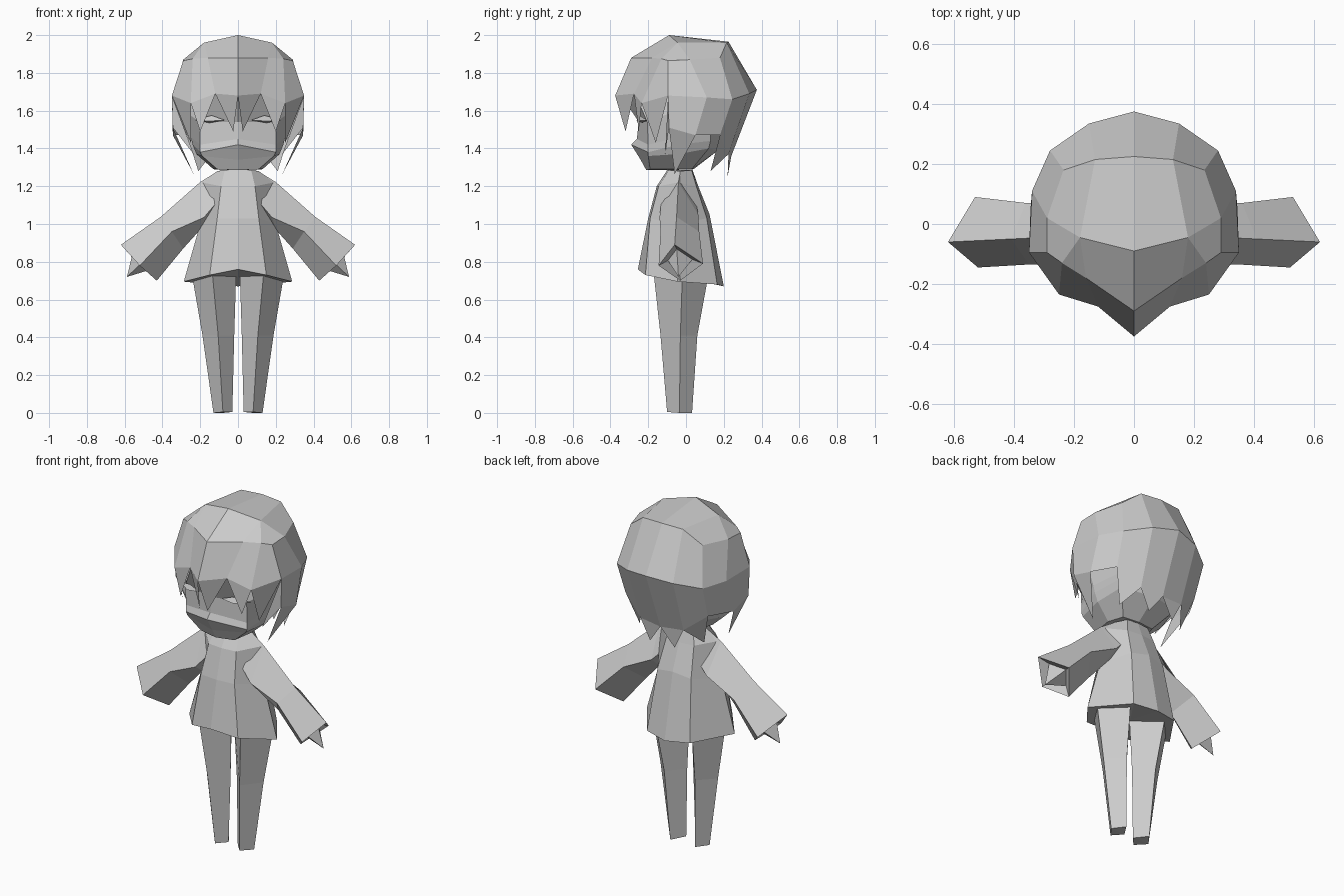
import bpy, bmesh
from mathutils import Vector

grey = bpy.data.materials.new("plain_grey")
grey.diffuse_color = (0.6, 0.6, 0.6, 1)


class Part:
    """Collects flat faces on the +x side, then mirrors them."""

    def __init__(self, name):
        self.name, self.bm = name, bmesh.new()

    def face(self, *pts):
        uniq = []
        for p in pts:
            if p not in uniq:
                uniq.append(p)
        if len(uniq) > 2:
            self.bm.faces.new([self.bm.verts.new(p) for p in uniq])

    def loft(self, rows, closed=False):
        for a, b in zip(rows, rows[1:]):
            n = len(a)
            for i in range(n if closed else n - 1):
                j = (i + 1) % n
                self.face(a[i], a[j], b[j], b[i])

    def finish(self, inside):
        bm = self.bm
        bmesh.ops.remove_doubles(bm, verts=bm.verts, dist=0.0005)
        bmesh.ops.recalc_face_normals(bm, faces=bm.faces)
        # turn the shell so that most area faces away from an inner point
        bm.normal_update()
        c = Vector(inside)
        if sum(f.normal.dot(f.calc_center_median() - c) * f.calc_area() for f in bm.faces) < 0:
            bmesh.ops.reverse_faces(bm, faces=bm.faces)
        geom = bmesh.ops.duplicate(bm, geom=bm.verts[:] + bm.edges[:] + bm.faces[:])["geom"]
        for v in [g for g in geom if isinstance(g, bmesh.types.BMVert)]:
            v.co.x *= -1
        bmesh.ops.reverse_faces(bm, faces=[g for g in geom if isinstance(g, bmesh.types.BMFace)])
        bmesh.ops.remove_doubles(bm, verts=[v for v in bm.verts if abs(v.co.x) < 0.0005], dist=0.0005)
        me = bpy.data.meshes.new(self.name)
        bm.to_mesh(me)
        bm.free()
        me.materials.append(grey)
        bpy.context.collection.objects.link(bpy.data.objects.new(self.name, me))


# hair: crown plate, brow band, widest ring, lower back edge
hair = Part("hair")
g0, g1, s = (0, -.09, 2), (.18, -.045, 1.96), (.29, .02, 1.87)
b0, b1, b2 = (0, .225, 1.965), (.13, .215, 1.96), (.235, .18, 1.88)
brow = [(0, -.29, 1.88), (.16, -.18, 1.88), (.24, -.13, 1.875), (.29, -.095, 1.865)]
hair.loft([brow, [g0, g1, g1, s], [b0, b1, b1, b2]])
wide = [(0, -.375, 1.68), (.12, -.275, 1.69), (.25, -.235, 1.64), (.35, -.095, 1.68),
        (.34, .11, 1.67), (.28, .245, 1.66), (.15, .335, 1.69), (0, .375, 1.71)]
hair.loft([brow + [s, b2, b1, b0], wide])
low = [(.345, -.09, 1.51), (.345, .05, 1.47), (.27, .18, 1.47), (.14, .225, 1.37), (0, .24, 1.36)]
hair.loft([wide[3:], low])
# pointed locks hanging from the hair edge
for a, b, tip in [(wide[0], wide[1], (.025, -.32, 1.49)),
                  (wide[1], wide[2], (.2, -.25, 1.49)),
                  (wide[2], wide[3], (.25, -.16, 1.43)),
                  (wide[3], low[0], (.235, -.11, 1.37)),
                  (low[0], low[1], (.235, -.06, 1.265)),
                  (low[2], low[3], (.21, .13, 1.28)),
                  (low[3], low[4], (.08, .22, 1.25))]:
    hair.face(a, b, tip)
hair.finish((0, 0, 1.65))

# head with overhanging brow, projecting mouth and flat chin
head = Part("head")
head.loft([
    [(0, -.1, 1.285)] * 5,
    [(0, -.21, 1.285), (.11, -.19, 1.29), (.13, -.06, 1.29), (.1, .03, 1.29), (0, .04, 1.29)],
    [(0, -.24, 1.34), (.19, -.2, 1.36), (.22, -.04, 1.37), (.19, .12, 1.4), (0, .17, 1.39)],
    [(0, -.29, 1.42), (.2, -.2, 1.38), (.24, -.04, 1.42), (.21, .13, 1.44), (0, .18, 1.43)],
    [(0, -.26, 1.45), (.2, -.2, 1.42), (.25, -.04, 1.46), (.22, .13, 1.47), (0, .2, 1.46)],
    [(0, -.25, 1.54), (.2, -.205, 1.54), (.29, -.05, 1.6), (.24, .14, 1.6), (0, .24, 1.6)],
    [(0, -.34, 1.675), (.12, -.268, 1.685), (.24, -.04, 1.72), (.2, .1, 1.72), (0, .18, 1.72)],
    [(0, 0, 1.78)] * 5,
])
head.finish((0, -.02, 1.5))

# eyelids
lids = Part("eyelids")
lids.face((.07, -.255, 1.55), (.14, -.248, 1.575), (.23, -.205, 1.55), (.15, -.262, 1.545))
lids.face((.07, -.255, 1.55), (.15, -.262, 1.545), (.23, -.205, 1.55), (.15, -.23, 1.535))
lids.finish((.1, 0, 1.4))

# flared tunic with closed collar and hem
tunic = Part("tunic")
tunic.loft([
    [(0, -.04, 1.285)] * 5,
    [(0, -.1, 1.285), (.07, -.09, 1.285), (.11, -.03, 1.28), (.07, .03, 1.285), (0, .035, 1.285)],
    [(0, -.155, 1.2), (.09, -.145, 1.2), (.19, -.04, 1.22), (.09, .055, 1.2), (0, .065, 1.2)],
    [(0, -.2, 1.03), (.11, -.19, 1.03), (.2, -.045, 1.0), (.11, .11, 1.03), (0, .125, 1.05)],
    [(0, -.255, .76), (.15, -.215, .73), (.287, -.045, .695), (.14, .165, .68), (0, .2, .67)],
    [(0, -.03, .72)] * 5,
])
tunic.finish((0, -.03, 1))

# four-sided sleeves widening to an open diamond cuff
cuff = [(.62, -.06, .89), (.52, -.145, .78), (.43, -.03, .7), (.53, .09, .79)]
palm = [tuple(Vector(p).lerp(Vector((.47, -.035, .84)), .45)) for p in cuff]
sleeve = Part("sleeves")
sleeve.loft([
    [(.11, -.03, 1.278), (.1, -.13, 1.13), (.16, -.04, .99), (.1, .05, 1.13)],
    [(.2, -.04, 1.222), (.18, -.14, 1.035), (.2, -.04, .97), (.18, .065, 1.05)],
    [(.41, -.05, 1.037), (.35, -.135, .96), (.29, -.04, .87), (.36, .07, .96)],
    cuff, palm,
], closed=True)
sleeve.finish((.4, -.03, .92))

# pointed hands
hand = Part("hands")
hand.loft([palm, [(.588, -.04, .72)] * 4], closed=True)
hand.face(*palm)
hand.finish((.52, -.035, .79))

# tapering legs with a diamond cross-section
legs = Part("legs")
legs.loft([
    [(.12, -.03, .74)] * 4,
    [(.01, -.05, .73), (.135, -.17, .73), (.24, -.02, .71), (.12, .115, .71)],
    [(.02, -.04, .41), (.105, -.135, .41), (.188, -.03, .41), (.1, .06, .41)],
    [(.03, -.045, .005), (.08, -.1, .005), (.13, -.035, 0), (.08, .032, 0)],
    [(.08, -.035, 0)] * 4,
], closed=True)
legs.finish((.12, -.03, .4))
